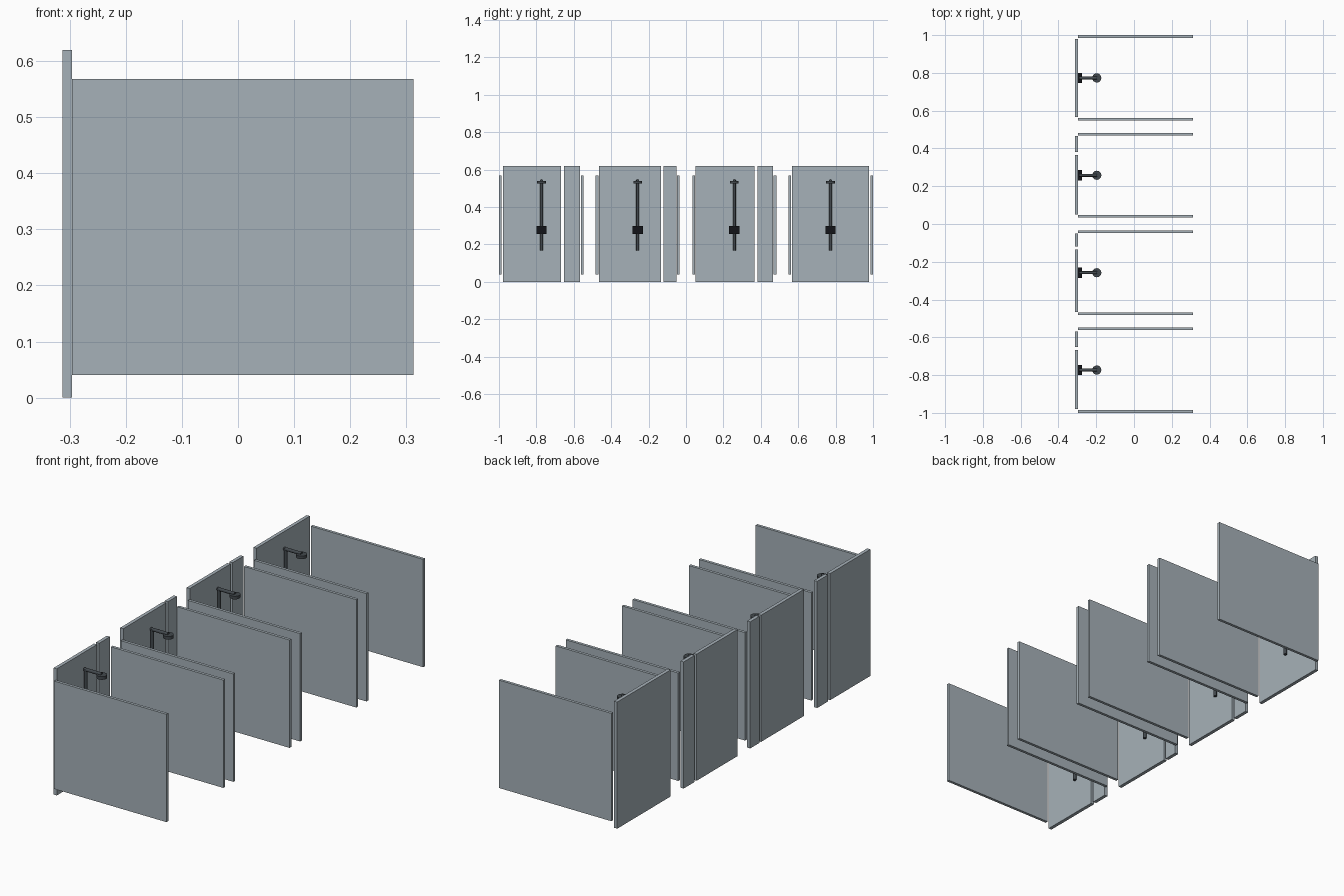
import bpy, math
from mathutils import Vector

if "Cube" in bpy.data.objects:
    bpy.data.objects.remove(bpy.data.objects["Cube"])


def material(name, rgb):
    m = bpy.data.materials.new(name)
    m.diffuse_color = (*rgb, 1)
    m.use_nodes = True
    m.node_tree.nodes["Principled BSDF"].inputs["Base Color"].default_value = m.diffuse_color
    return m


PANEL = material("panel grey", (0.38, 0.44, 0.48))
METAL = material("dark metal", (0.055, 0.066, 0.075))
BLACK = material("black fitting", (0.006, 0.007, 0.009))


def box(name, x, y, z, mat):
    """Box from (min, max) ranges on each axis."""
    bpy.ops.mesh.primitive_cube_add(size=1, location=[sum(r) / 2 for r in (x, y, z)])
    o = bpy.context.object
    o.name = name
    o.scale = [r[1] - r[0] for r in (x, y, z)]
    bpy.ops.object.transform_apply(location=False, rotation=False, scale=True)
    o.data.materials.append(mat)
    return o


def rod(name, a, b, radius, mat, sides=20):
    """Cylinder between two points."""
    a, b = Vector(a), Vector(b)
    d = b - a
    bpy.ops.mesh.primitive_cylinder_add(
        vertices=sides, radius=radius, depth=d.length, location=(a + b) / 2,
        rotation=d.to_track_quat('Z', 'Y').to_euler())
    o = bpy.context.object
    o.name = name
    o.data.materials.append(mat)
    bpy.ops.object.shade_smooth_by_angle(angle=math.radians(40))
    return o


BACK_X = (-0.313, -0.296)
SIDE_X = (-0.296, 0.313)
T = 0.014  # side panel thickness

# Each stall: outer y range, shower y, back wall segments
stalls = [
    ((-1.0, -0.547), -0.773, [(-0.979, -0.668), (-0.652, -0.568)]),
    ((-0.483, -0.034), -0.258, [(-0.465, -0.134), (-0.120, -0.050)]),
    ((0.034, 0.483), 0.258, [(0.050, 0.365), (0.381, 0.465)]),
    ((0.547, 1.0), 0.773, [(0.567, 0.979)]),
]

for n, ((y0, y1), yc, backs) in enumerate(stalls, 1):
    # Side partitions, raised off the floor
    box(f"side_panel_{n}_a", SIDE_X, (y0, y0 + T), (0.04, 0.568), PANEL)
    box(f"side_panel_{n}_b", SIDE_X, (y1 - T, y1), (0.04, 0.568), PANEL)
    # Back wall boards
    for k, seg in enumerate(backs, 1):
        box(f"back_panel_{n}_{k}", BACK_X, seg, (0, 0.62), PANEL)
    # Shower: riser, arm, head and mixer
    rx = -0.283
    rod(f"shower_riser_{n}", (rx, yc, 0.168), (rx, yc, 0.545), 0.008, METAL)
    rod(f"shower_arm_{n}", (rx - 0.008, yc, 0.541), (-0.197, yc, 0.541), 0.008, METAL)
    rod(f"shower_head_{n}", (-0.197, yc, 0.525), (-0.197, yc, 0.540), 0.024, METAL, 32)
    box(f"mixer_{n}", (-0.296, -0.274), (yc - 0.027, yc + 0.027), (0.257, 0.299), BLACK)
